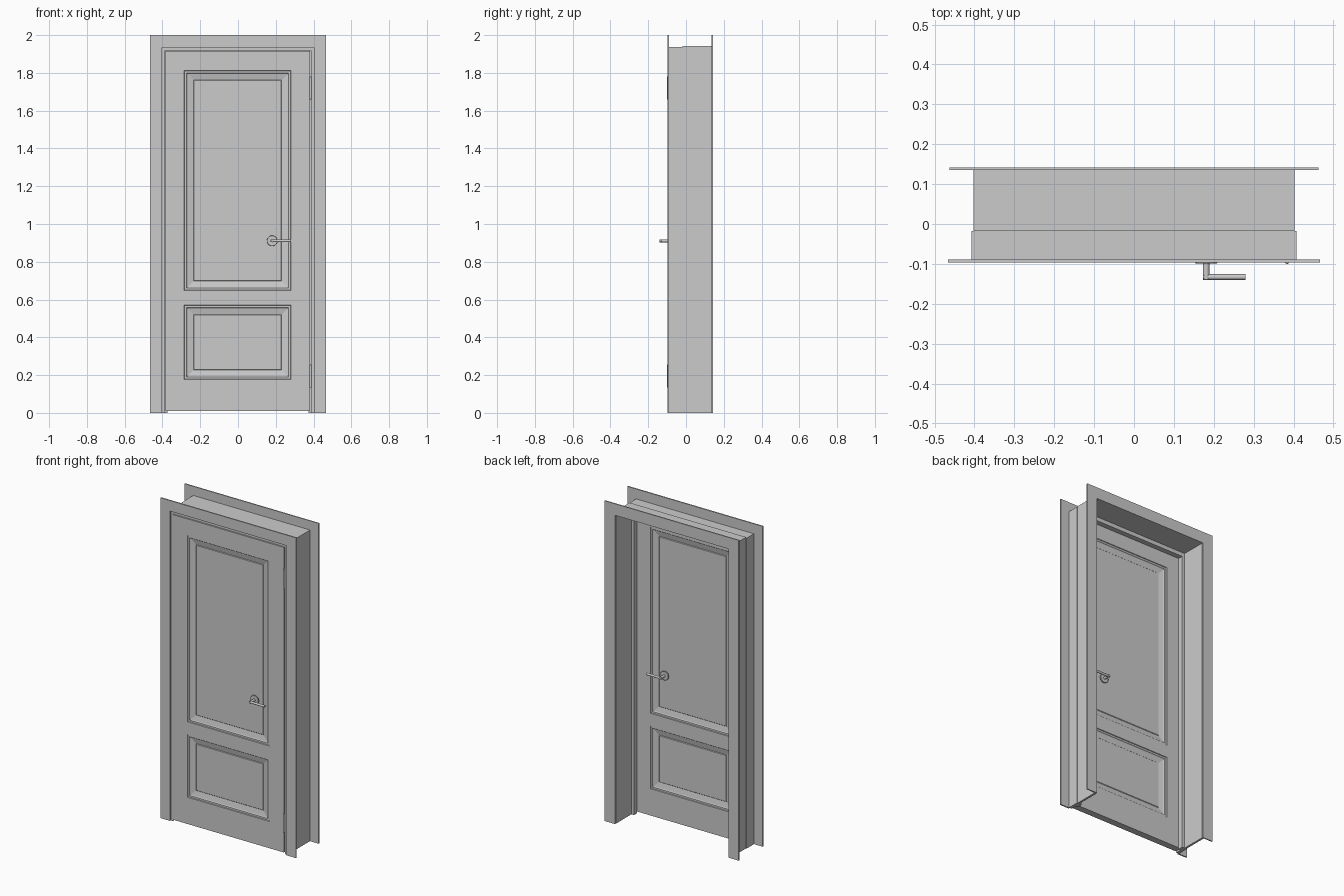
import bpy, bmesh
from math import pi

if "Cube" in bpy.data.objects:
    bpy.data.objects.remove(bpy.data.objects["Cube"])


def finish(bm, name, smooth=False):
    bmesh.ops.remove_doubles(bm, verts=bm.verts, dist=1e-5)
    bmesh.ops.recalc_face_normals(bm, faces=bm.faces)
    me = bpy.data.meshes.new(name)
    bm.to_mesh(me)
    bm.free()
    ob = bpy.data.objects.new(name, me)
    bpy.context.collection.objects.link(ob)
    if smooth:
        bpy.context.view_layer.objects.active = ob
        ob.select_set(True)
        bpy.ops.object.shade_smooth_by_angle()
        ob.select_set(False)
    return ob


def portal(name, xo, zo, xi, zi, y0, y1):
    """Three-sided surround with mitred corners, open at the floor."""
    bm = bmesh.new()
    outer = [(-xo, 0), (-xo, zo), (xo, zo), (xo, 0)]
    inner = [(-xi, 0), (-xi, zi), (xi, zi), (xi, 0)]
    for i in range(3):
        quad = [outer[i], outer[i + 1], inner[i + 1], inner[i]]
        bm.faces.new([bm.verts.new((x, y0, z)) for x, z in quad])
    bmesh.ops.remove_doubles(bm, verts=bm.verts, dist=1e-5)
    ext = bmesh.ops.extrude_face_region(bm, geom=bm.faces[:], use_keep_orig=True)
    for v in ext["geom"]:
        if isinstance(v, bmesh.types.BMVert):
            v.co.y = y1
    return finish(bm, name)


# Casings, rebated frame and deep jamb lining
portal("front_casing", 0.467, 2.0, 0.402, 1.934, -0.097, -0.089)
portal("back_casing", 0.463, 2.0, 0.392, 1.928, 0.135, 0.142)
portal("door_frame", 0.407, 1.938, 0.387, 1.918, -0.089, -0.05)
portal("door_stop", 0.407, 1.938, 0.372, 1.903, -0.05, -0.018)
portal("jamb_lining", 0.403, 1.943, 0.390, 1.928, -0.018, 0.135)

# Door leaf: grid of rails and stiles, panels stepped in on both faces
YF, YB = -0.092, -0.05
XS = [-0.385, -0.285, 0.281, 0.381]
ZS = [0.01, 0.177, 0.57, 0.648, 1.812, 1.915]
PROFILE = [(0, 0), (0.002, 0.004), (0.013, 0.004), (0.017, 0.008), (0.05, 0.015), (0.053, 0.012)]
bm = bmesh.new()


def face(points):
    bm.faces.new([bm.verts.new(p) for p in points])


for y, d in ((YF, 1), (YB, -1)):
    for i in range(3):
        for j in range(5):
            x0, x1, z0, z1 = XS[i], XS[i + 1], ZS[j], ZS[j + 1]
            rings = [[(x0 + a, y + d * b, z0 + a), (x1 - a, y + d * b, z0 + a),
                      (x1 - a, y + d * b, z1 - a), (x0 + a, y + d * b, z1 - a)]
                     for a, b in PROFILE]
            if i == 1 and j in (1, 3):
                for r, s in zip(rings, rings[1:]):
                    for k in range(4):
                        n = (k + 1) % 4
                        face([r[k], r[n], s[n], s[k]])
                face(rings[-1])
            else:
                face(rings[0])
for j in range(5):
    for x in (XS[0], XS[-1]):
        face([(x, YF, ZS[j]), (x, YB, ZS[j]), (x, YB, ZS[j + 1]), (x, YF, ZS[j + 1])])
for i in range(3):
    for z in (ZS[0], ZS[-1]):
        face([(XS[i], YF, z), (XS[i], YB, z), (XS[i + 1], YB, z), (XS[i + 1], YF, z)])
finish(bm, "door_leaf")


def cylinder(name, loc, r, length, axis, bevel=0.0):
    rot = {"x": (0, pi / 2, 0), "y": (pi / 2, 0, 0), "z": (0, 0, 0)}[axis]
    bpy.ops.mesh.primitive_cylinder_add(vertices=32, radius=r, depth=length, location=loc, rotation=rot)
    ob = bpy.context.object
    ob.name = name
    if bevel:
        m = ob.modifiers.new("rounded_edge", "BEVEL")
        m.width, m.segments, m.limit_method = bevel, 2, "ANGLE"
    bpy.ops.object.shade_smooth_by_angle()


# Lever handles on both faces
HX, HZ = 0.181, 0.911
for side, y, d in (("front", YF, -1), ("back", YB, 1)):
    cylinder(side + "_rosette", (HX, y + d * 0.003, HZ), 0.028, 0.008, "y", 0.002)
    cylinder(side + "_handle_stem", (HX, y + d * 0.024, HZ), 0.008, 0.048, "y", 0.001)
    cylinder(side + "_lever", (0.2265, y + d * 0.041, HZ), 0.007, 0.107, "x", 0.001)

# Hinge barrels
for name, z in (("lower", 0.195), ("upper", 1.72)):
    cylinder(name + "_hinge", (0.384, -0.094, z), 0.006, 0.12, "z", 0.001)
